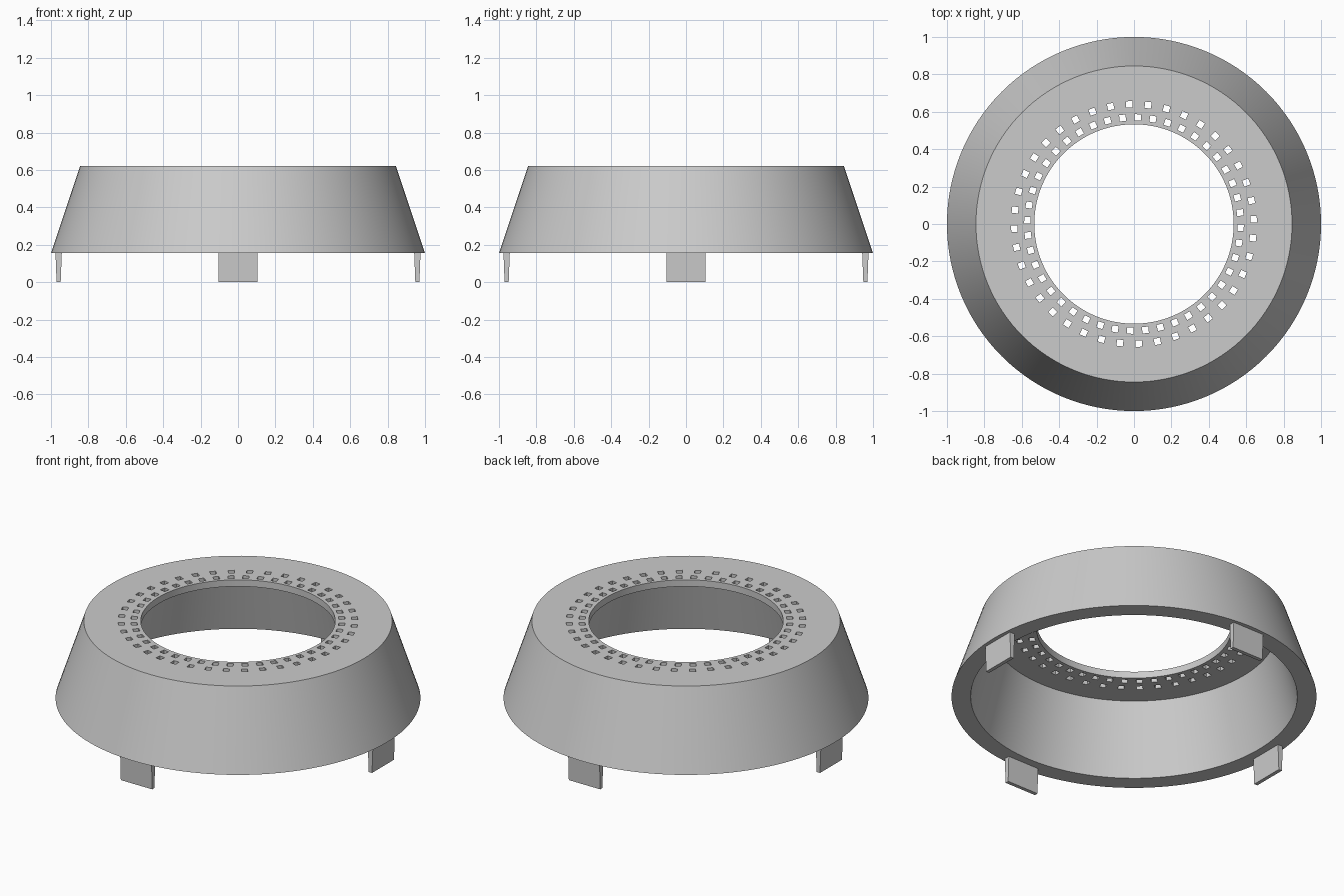
import bpy, bmesh
from math import sin, cos, tau, radians
from mathutils import Matrix, Vector

cube = bpy.data.objects.get("Cube")
if cube:
    bpy.data.objects.remove(cube, do_unlink=True)

grey = bpy.data.materials.new("plain_grey")
grey.use_nodes = True
grey.diffuse_color = (0.6, 0.6, 0.6, 1)
grey.node_tree.nodes["Principled BSDF"].inputs["Base Color"].default_value = (0.6, 0.6, 0.6, 1)


def make_object(name, bm):
    bmesh.ops.recalc_face_normals(bm, faces=bm.faces)
    mesh = bpy.data.meshes.new(name)
    bm.to_mesh(mesh)
    bm.free()
    mesh.materials.append(grey)
    obj = bpy.data.objects.new(name, mesh)
    bpy.context.collection.objects.link(obj)
    return obj


def lathe(name, profile, steps=128):
    """Spin a closed (radius, height) profile around z."""
    bm = bmesh.new()
    rings = [[bm.verts.new((r * cos(tau * i / steps), r * sin(tau * i / steps), z))
              for i in range(steps)] for r, z in profile]
    for a, b in zip(rings, rings[1:] + rings[:1]):
        for i in range(steps):
            j = (i + 1) % steps
            bm.faces.new((a[i], a[j], b[j], b[i]))
    return make_object(name, bm)


# Hollow tapered ring with a flat, open top
TOP, UNDER, RIM = 0.62, 0.58, 0.155
body = lathe("tapered_ring", [(1.0, RIM), (0.845, TOP), (0.533, TOP),
                              (0.533, UNDER), (0.785, UNDER), (0.895, RIM)])

# Two rings of small square vents through the top
bm = bmesh.new()
for radius, count, start in ((0.57, 44, 2.05), (0.64, 40, -2.25)):
    for i in range(count):
        turn = Matrix.Rotation(-radians(start) - tau * i / count, 4, 'Z')
        place = turn @ Matrix.Translation((0, radius, 0.6)) @ Matrix.Diagonal((0.034, 0.034, 0.2, 1))
        bmesh.ops.create_cube(bm, size=1, matrix=place)
cutter = make_object("vent_cutter", bm)
cutter.hide_render = True

vents = body.modifiers.new("vents", 'BOOLEAN')
vents.operation = 'DIFFERENCE'
vents.solver = 'EXACT'
vents.object = cutter
bpy.context.view_layer.objects.active = body
body.select_set(True)
bpy.ops.object.modifier_apply(modifier="vents")
bpy.data.objects.remove(cutter, do_unlink=True)
bpy.ops.object.shade_smooth_by_angle(angle=radians(20))

# Four thin tapered feet set into the lower rim
for k, side in enumerate(("left", "back", "right", "front")):
    bm = bmesh.new()
    bmesh.ops.create_cube(bm, size=1)
    for v in bm.verts:
        upper = v.co.z > 0
        half = 0.017 if upper else 0.011
        v.co = Vector((0.959 + (half if v.co.x > 0 else -half),
                       0.105 if v.co.y > 0 else -0.105,
                       RIM + 0.005 if upper else 0))
    bm.transform(Matrix.Rotation(tau * k / 4, 4, 'Z'))
    make_object(side + "_foot", bm)
